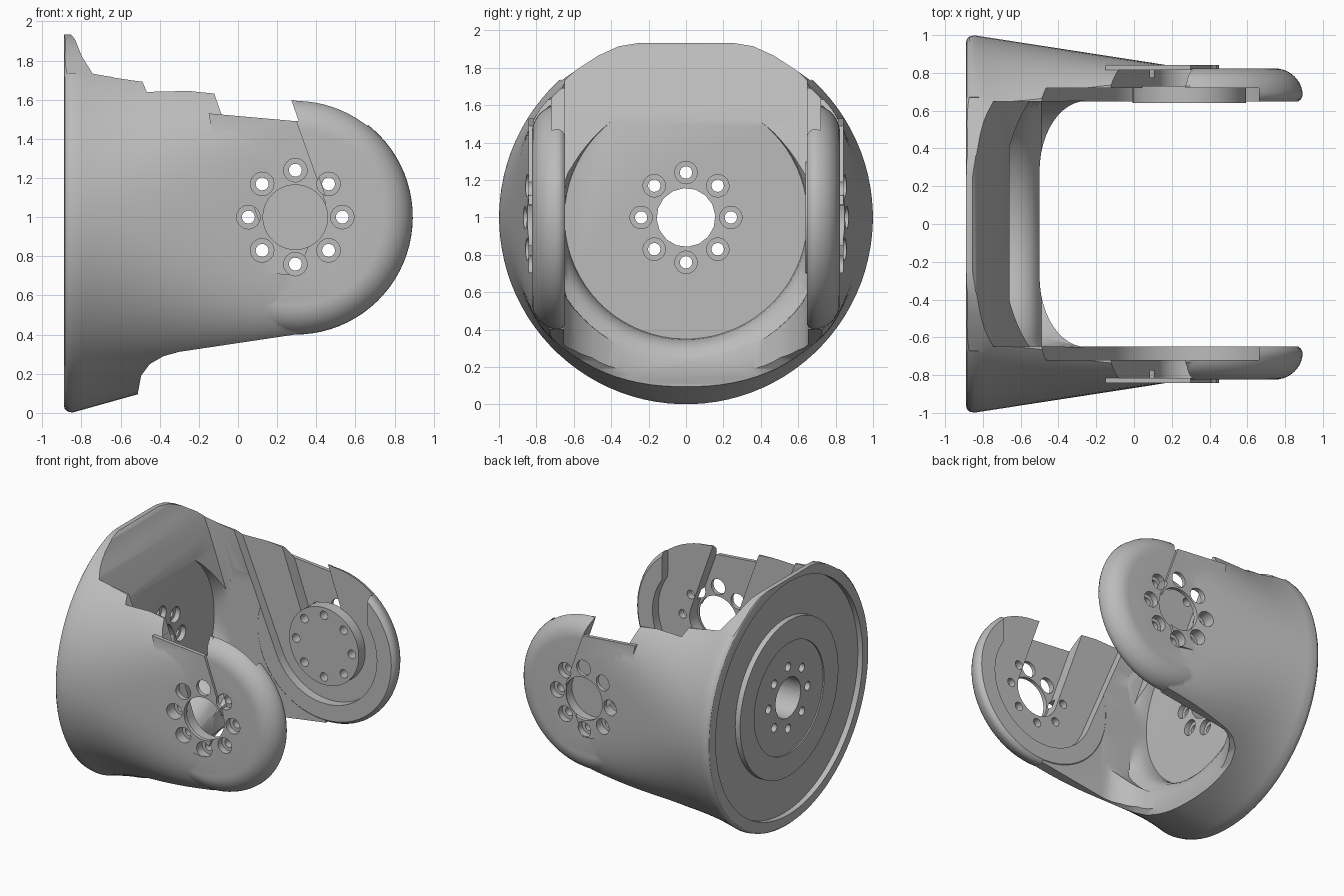
import bpy, bmesh
from math import sin, cos, pi, radians, copysign

if "Cube" in bpy.data.objects:
    bpy.data.objects.remove(bpy.data.objects["Cube"], do_unlink=True)

grey = bpy.data.materials.new("plain grey")
grey.use_nodes = True
GREY = (0.5, 0.5, 0.5, 1)
grey.diffuse_color = GREY
grey.node_tree.nodes["Principled BSDF"].inputs["Base Color"].default_value = GREY


# Helpers: a solid is a list of rings, lofted and capped
def ring(axis, pts, w):
    place = {"x": lambda u, v: (w, u, v), "y": lambda u, v: (u, w, v), "z": lambda u, v: (u, v, w)}[axis]
    return [place(u, v) for u, v in pts]


def slab(axis, pts, lo, hi):
    return [ring(axis, pts, lo), ring(axis, pts, hi)]


def arc(c, r, a0, a1, n):
    return [(c[0] + r * cos(radians(a0 + (a1 - a0) * i / n)),
             c[1] + r * sin(radians(a0 + (a1 - a0) * i / n))) for i in range(n + 1)]


def circle(c, r, n=48, turn=4):
    return arc(c, r, turn, turn + 360, n)[:-1]


def make(name, solids):
    bm = bmesh.new()
    for rings in solids:
        loops = [[bm.verts.new(p) for p in r] for r in rings]
        for a, b in zip(loops, loops[1:]):
            for i in range(len(a)):
                j = (i + 1) % len(a)
                bm.faces.new((a[i], a[j], b[j], b[i]))
        bm.faces.new(loops[0])
        bm.faces.new(loops[-1])
    bmesh.ops.recalc_face_normals(bm, faces=bm.faces)
    mesh = bpy.data.meshes.new(name)
    bm.to_mesh(mesh)
    bm.free()
    ob = bpy.data.objects.new(name, mesh)
    bpy.context.collection.objects.link(ob)
    return ob


def boolean(ob, op, *solids):
    tool = make("helper", solids)
    tool.hide_render = True
    mod = ob.modifiers.new("boolean", "BOOLEAN")
    mod.operation, mod.solver, mod.object = op, "EXACT", tool
    result = bpy.data.meshes.new_from_object(ob.evaluated_get(bpy.context.evaluated_depsgraph_get()))
    ob.modifiers.clear()
    ob.data = result
    bpy.data.objects.remove(tool, do_unlink=True)


def finish(ob):
    ob.data.materials.clear()
    ob.data.materials.append(grey)
    bpy.ops.object.select_all(action="DESELECT")
    ob.select_set(True)
    bpy.context.view_layer.objects.active = ob
    bpy.ops.object.shade_smooth_by_angle(angle=radians(32))


def both(pts, lo, hi):
    return [slab("y", pts, s * lo, s * hi) for s in (-1, 1)]


HUB = (0.293, 1.0)
AXIS = (0.0, 1.0)


# Outer shell: round at the base, growing squarer towards the arms
def section(x, inset=0):
    t = max(0, (x + 0.85) / 1.15)
    a, b = 1 - 0.178 * t - inset, 1 - 0.322 * t - inset
    e = 2 / (2 + 3.6 * t ** 2.2)
    pts = []
    for i in range(96):
        angle = 2 * pi * (i + 0.5) / 96
        c, s = cos(angle), sin(angle)
        pts.append((a * copysign(abs(c) ** e, c), 1 + b * copysign(abs(s) ** e, s)))
    return ring("x", pts, x)


rings = [section(x, d) for x, d in ((-0.89, 0.04), (-0.885, 0.02), (-0.87, 0.006))]
rings += [section(-0.845 + 1.145 * i / 20) for i in range(21)]
body = make("fork_body", [rings])

# Side outline of base and arms
outline = [(-0.95, -0.1), (-0.51, -0.1), (-0.51, 0.11), (-0.495, 0.19), (-0.45, 0.25), (-0.38, 0.29),
           (-0.3, 0.312), (0.29, 0.4), (0.4, 0.4), (0.4, 1.597), (0.29, 1.597), (-0.11, 1.63),
           (-0.45, 1.665), (-0.475, 1.69), (-0.55, 1.7), (-0.63, 1.712), (-0.69, 1.73), (-0.75, 1.765),
           (-0.797, 1.82), (-0.833, 1.91), (-0.855, 1.933), (-0.95, 1.933)]
boolean(body, "INTERSECT", slab("y", outline, -1.2, 1.2))

# Softened corners of the flat top
shoulder = [(0.24, 1.935), (0.36, 1.915), (0.47, 1.865), (0.57, 1.8), (0.67, 1.73), (0.8, 2.1), (0.24, 2.1)]
boolean(body, "DIFFERENCE", *[slab("x", [(s * y, z) for y, z in shoulder], -1, -0.7) for s in (-1, 1)])

# Opening between the arms, with rounded inner corners
corner = [(-0.25 - 0.25 * cos(pi / 2 * i / 12), 0.28 + 0.372 * sin(pi / 2 * i / 12)) for i in range(13)]
opening = corner + [(1.2, 0.652), (1.2, -0.652)] + [(x, -y) for x, y in reversed(corner)]
boolean(body, "DIFFERENCE", slab("z", opening, -0.2, 2.2))

# Round flared seat in front of the base wall
flare = ((-0.66, 0.65), (-0.62, 0.655), (-0.58, 0.667), (-0.545, 0.688), (-0.52, 0.715), (-0.505, 0.745),
         (-0.49, 0.77), (-0.2, 0.775))
boolean(body, "DIFFERENCE",
        [ring("x", [(max(-0.65, min(0.65, y)), z) for y, z in circle(AXIS, r, 72)], x) for x, r in flare])

# Sloping scoop at the top of the base wall
scoop = [(-0.66, 1.51), (-0.7, 1.62), (-0.75, 1.745), (-0.797, 1.82), (-0.833, 1.91), (-0.86, 1.96),
         (-0.86, 2.1), (0, 2.1), (0, 1.05), (-0.5, 1.05)]
boolean(body, "DIFFERENCE", slab("y", scoop, -0.648, 0.648))

# Rounded arm ends
edge = [(0.648, 0.575), (0.66, 0.59)]
edge += [(0.68 + 0.144 * sin(pi / 2 * i / 10), 0.45 + 0.15 * cos(pi / 2 * i / 10)) for i in range(11)]
boolean(body, "UNION", *[[ring("y", circle(HUB, r, 80), s * y) for y, r in edge] for s in (-1, 1)])

# Shallow pocket on the inside of each arm
boolean(body, "DIFFERENCE", *both(arc(HUB, 0.45, 35, -157, 40) + [(-0.5, 1.72), (0.66, 1.72)], 0.55, 0.72))

# Slanted slot down to the hub, open at the top
slot = arc(HUB, 0.18, 19.3, -160.7, 24) + [(-0.144, 1.695), (0.196, 1.814)]
boolean(body, "DIFFERENCE", *both(slot, 0.5, 0.818))
boolean(body, "DIFFERENCE", *both([(-0.086, 1.53), (0.308, 1.49), (0.219, 1.75), (-0.163, 1.75)], 0.52, 1.1))

# Thin outer skin closing the slot
skin = [(-0.15, 1.53), (0.3, 1.49), (0.45, 1.07), (0.3, 0.7), (0.0, 0.73)]
boolean(body, "UNION", *both(skin, 0.814, 0.843))

# Hub bores and counterbored bolt holes
bolts = circle((0, 0), 0.24, 8, 0)
arm_bolts = [(HUB[0] + u, HUB[1] + v) for u, v in bolts]
base_bolts = [(u, 1 + v) for u, v in bolts]
boolean(body, "DIFFERENCE", *both(circle(HUB, 0.165), 0.5, 1.2))
boolean(body, "DIFFERENCE", *[s for p in arm_bolts for s in both(circle(p, 0.06, 24), 0.775, 1.2)])
boolean(body, "DIFFERENCE", *[s for p in arm_bolts for s in both(circle(p, 0.033, 20), 0.5, 1.1)])

# Recessed back with a raised round flange
boolean(body, "DIFFERENCE", slab("x", circle(AXIS, 0.905, 96), -1.1, -0.848))
boolean(body, "UNION", slab("x", circle(AXIS, 0.605, 72), -0.89, -0.8))
boolean(body, "DIFFERENCE", slab("x", circle(AXIS, 0.43, 64), -1.1, -0.88))
boolean(body, "DIFFERENCE", slab("x", circle(AXIS, 0.157, 16), -1.2, -0.4),
        *[slab("x", circle(p, 0.033, 20), -1.2, -0.4) for p in base_bolts])
boolean(body, "DIFFERENCE", *[slab("x", circle(p, 0.06, 24), -0.7, -0.4) for p in base_bolts])
finish(body)

# Bearing disc on the inside of the rear arm
disc = make("hub_disc", [slab("y", circle(HUB, 0.3, 64), 0.64, 0.73)])
boolean(disc, "DIFFERENCE", *[slab("y", circle(p, 0.033, 20), 0.5, 1.0) for p in arm_bolts])
finish(disc)
